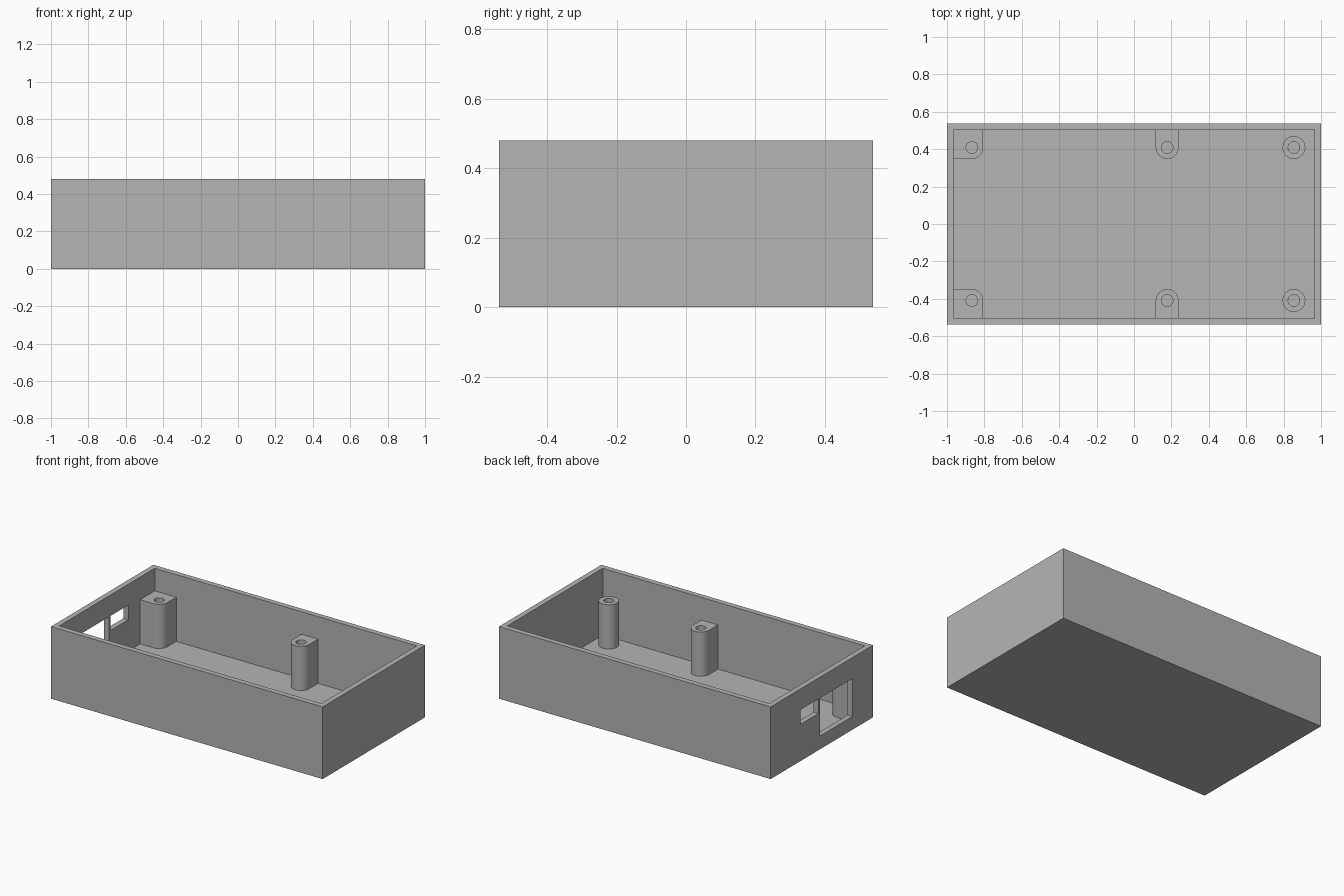
import bpy
import bmesh
import math

default = bpy.data.objects.get("Cube")
if default:
    bpy.data.objects.remove(default, do_unlink=True)

HALF_X, HALF_Y, HEIGHT = 1.0, 0.538, 0.48
WALL = 0.036
IN_X, IN_Y = HALF_X - WALL, HALF_Y - WALL
POST_R, HOLE_R, POST_TOP, POST_Y = 0.061, 0.031, 0.33, 0.409
SINK = 0.008    # overlap of the posts into floor and walls
STEPS = 12      # segments per quarter circle

grey = bpy.data.materials.new("plain_grey")
grey.use_nodes = True
colour = (0.46, 0.46, 0.46, 1)
grey.diffuse_color = colour
grey.node_tree.nodes["Principled BSDF"].inputs["Base Color"].default_value = colour


def prism(name, outline, z0, z1):
    """Extrude a flat outline from z0 to z1."""
    bm = bmesh.new()
    face = bm.faces.new([bm.verts.new((x, y, z0)) for x, y in outline])
    top = bmesh.ops.extrude_face_region(bm, geom=[face])["geom"]
    bmesh.ops.translate(bm, vec=(0, 0, z1 - z0),
                        verts=[v for v in top if isinstance(v, bmesh.types.BMVert)])
    bmesh.ops.recalc_face_normals(bm, faces=bm.faces)
    mesh = bpy.data.meshes.new(name)
    bm.to_mesh(mesh)
    bm.free()
    mesh.materials.append(grey)
    obj = bpy.data.objects.new(name, mesh)
    bpy.context.collection.objects.link(obj)
    return obj


def rect(x0, x1, y0, y1):
    return [(x0, y0), (x1, y0), (x1, y1), (x0, y1)]


def arc(cx, cy, r, quarters, side=1):
    """Arc from +x round towards the middle of the box."""
    n = quarters * STEPS
    angles = [math.radians(90) * i / STEPS for i in range(n if quarters == 4 else n + 1)]
    return [(cx + r * math.cos(a), cy - side * r * math.sin(a)) for a in angles]


def cut(obj, cutter):
    cutter.hide_render = True
    mod = obj.modifiers.new("cut", "BOOLEAN")
    mod.operation, mod.solver, mod.object = "DIFFERENCE", "EXACT", cutter
    bpy.context.view_layer.objects.active = obj
    bpy.ops.object.modifier_apply(modifier=mod.name)
    bpy.data.objects.remove(cutter, do_unlink=True)


# Open box with a cable port and a smaller socket port in the -x wall
case = prism("case_shell", rect(-HALF_X, HALF_X, -HALF_Y, HALF_Y), 0, HEIGHT)
cut(case, prism("cavity", rect(-IN_X, IN_X, -IN_Y, IN_Y), WALL, HEIGHT + 0.1))
for name, y0, y1, z0 in (("large_port", -0.322, 0.020, 0.088),
                         ("small_port", 0.034, 0.223, 0.244)):
    cut(case, prism(name, rect(-HALF_X - 0.1, -IN_X + 0.02, y0, y1), z0, 0.341))

# Screw posts: corner blocks, wall posts and free round posts, front and back
for side, end in ((-1, "front"), (1, "back")):
    cy, wall_y = side * POST_Y, side * (IN_Y + SINK)
    wall_x = -IN_X - SINK
    for kind, cx, quarters in (("corner", -0.867, 1), ("middle", 0.177, 2), ("round", 0.855, 4)):
        outline = arc(cx, cy, POST_R, quarters, side)
        if kind == "corner":
            outline += [(wall_x, cy - side * POST_R), (wall_x, wall_y), (cx + POST_R, wall_y)]
        elif kind == "middle":
            outline += [(cx - POST_R, wall_y), (cx + POST_R, wall_y)]
        post = prism(f"{kind}_post_{end}", outline, WALL - SINK, POST_TOP)
        cut(post, prism("screw_hole", arc(cx, cy, HOLE_R, 4), WALL, POST_TOP + 0.1))
        bpy.ops.object.select_all(action="DESELECT")
        post.select_set(True)
        bpy.context.view_layer.objects.active = post
        bpy.ops.object.shade_smooth_by_angle(angle=math.radians(30))
